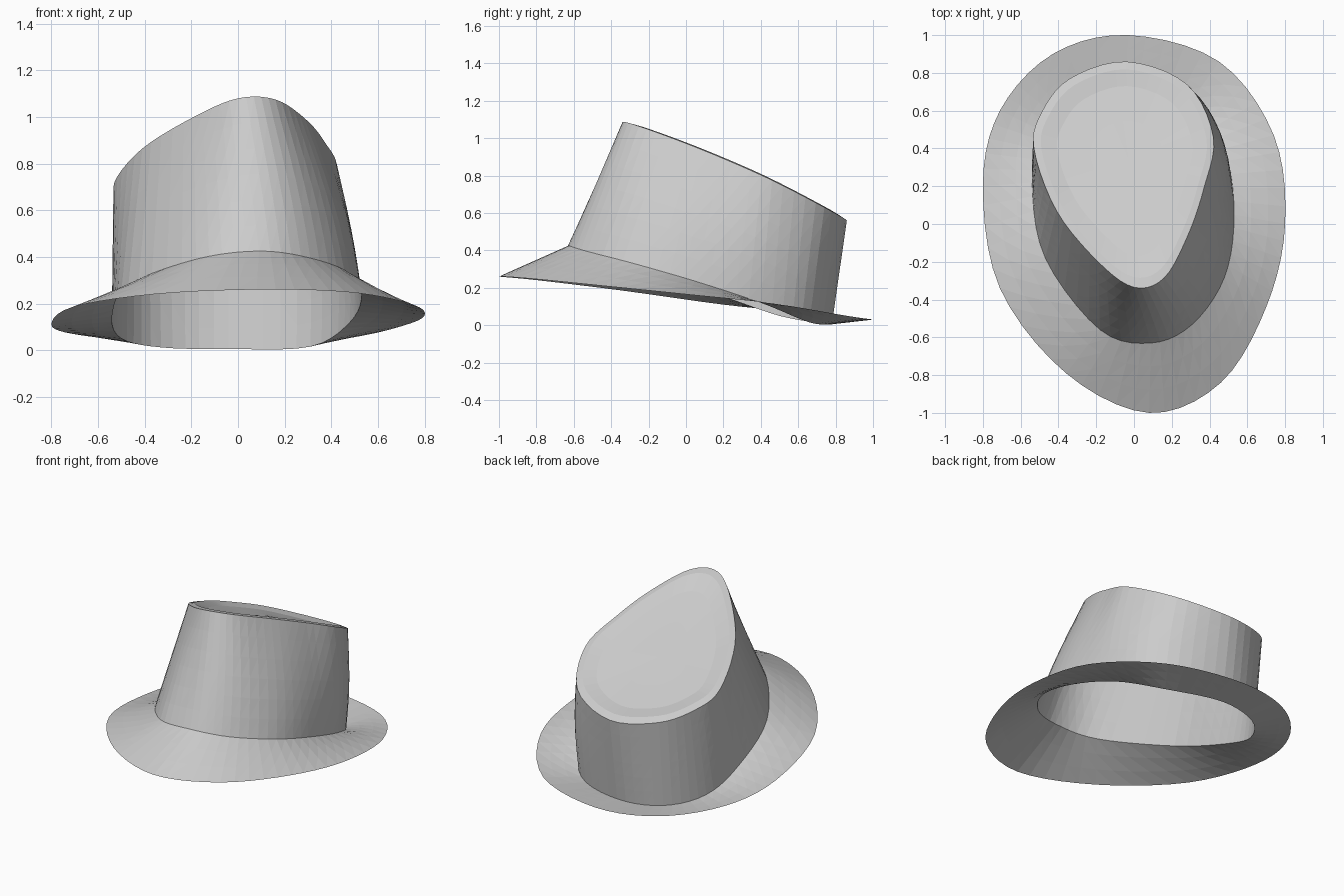
import bpy
import math
from mathutils import Vector

cube = bpy.data.objects.get("Cube")
if cube:
    bpy.data.objects.remove(cube, do_unlink=True)

STEPS = 5  # segments between neighbouring control points

felt = bpy.data.materials.new("grey_felt")
felt.use_nodes = True
felt.diffuse_color = (0.6, 0.6, 0.6, 1)
felt.node_tree.nodes["Principled BSDF"].inputs["Base Color"].default_value = (0.6, 0.6, 0.6, 1)


def smooth_ring(points):
    """Closed Catmull-Rom loop through the control points."""
    pts = [Vector(p) for p in points]
    count = len(pts)
    ring = []
    for i in range(count):
        a, b, c, d = (pts[(i + k) % count] for k in (-1, 0, 1, 2))
        for s in range(STEPS):
            t = s / STEPS
            ring.append(0.5 * (2 * b + (c - a) * t
                               + (2 * a - 5 * b + 4 * c - d) * t ** 2
                               + (3 * b - a - 3 * c + d) * t ** 3))
    return ring


def blend(ring_a, ring_b, t, bulge=0.0, drop=0.0):
    """Ring part-way between two rings, bulged on the left side or lowered."""
    swell = bulge * math.sin(math.pi * t)
    result = []
    for a, b in zip(ring_a, ring_b):
        p = a.lerp(b, t)
        result.append(Vector((p.x + swell * max(p.x, 0), p.y, p.z - drop)))
    return result


def loft(name, rings, tip=None):
    """Skin a list of rings, with an optional closing point."""
    n = len(rings[0])
    verts = [p for ring in rings for p in ring]
    faces = []
    for r in range(len(rings) - 1):
        for i in range(n):
            j = (i + 1) % n
            lo, hi = r * n, (r + 1) * n
            faces += [(lo + i, lo + j, hi + j), (lo + i, hi + j, hi + i)]
    if tip:
        verts.append(tip)
        last = (len(rings) - 1) * n
        faces += [(last + i, last + (i + 1) % n, len(verts) - 1) for i in range(n)]
    mesh = bpy.data.meshes.new(name)
    mesh.from_pydata(verts, [], faces)
    mesh.materials.append(felt)
    obj = bpy.data.objects.new(name, mesh)
    bpy.context.collection.objects.link(obj)
    return obj


# Control loops run from the front round the left side to the back
brim_edge = smooth_ring([
    (.08, -1, .26), (.46, -.84, .25), (.7, -.44, .21), (.8, 0, .165),
    (.74, .47, .115), (.45, .86, .05), (-.03, 1, .03), (-.43, .9, .04),
    (-.71, .6, .07), (-.8, .2, .11), (-.71, -.34, .185), (-.36, -.79, .24)])
crown_base = smooth_ring([
    (.09, -.63, .425), (.31, -.53, .395), (.48, -.28, .33), (.53, .05, .235),
    (.48, .4, .12), (.31, .66, .015), (-.04, .78, .005), (-.33, .71, .012),
    (-.5, .5, .05), (-.54, .22, .145), (-.47, -.18, .28), (-.18, -.56, .39)])
crown_rim = smooth_ring([
    (0, -.335, 1.08), (.16, -.285, 1.075), (.285, -.06, .995), (.37, .19, .895),
    (.42, .46, .775), (.28, .74, .63), (-.04, .86, .56), (-.34, .77, .59),
    (-.49, .59, .65), (-.53, .4, .72), (-.41, .07, .865), (-.19, -.2, 1.0)])

# Sloping brim
loft("brim", [blend(brim_edge, crown_base, t / 3) for t in range(4)])

# Hollow crown wall, slightly bulged on the left
loft("crown_wall", [blend(crown_base, crown_rim, t / 6, bulge=0.05) for t in range(7)])

# Tilted top with a chamfered rim and a shallow dish
centre = Vector((-.03, .34, .78))
hub = [centre] * len(crown_rim)
loft("crown_top", [crown_rim,
                   blend(crown_rim, hub, 0.08, drop=-0.01),
                   blend(crown_rim, hub, 0.25, drop=0.01),
                   blend(crown_rim, hub, 0.6, drop=0.01)], tip=centre)
